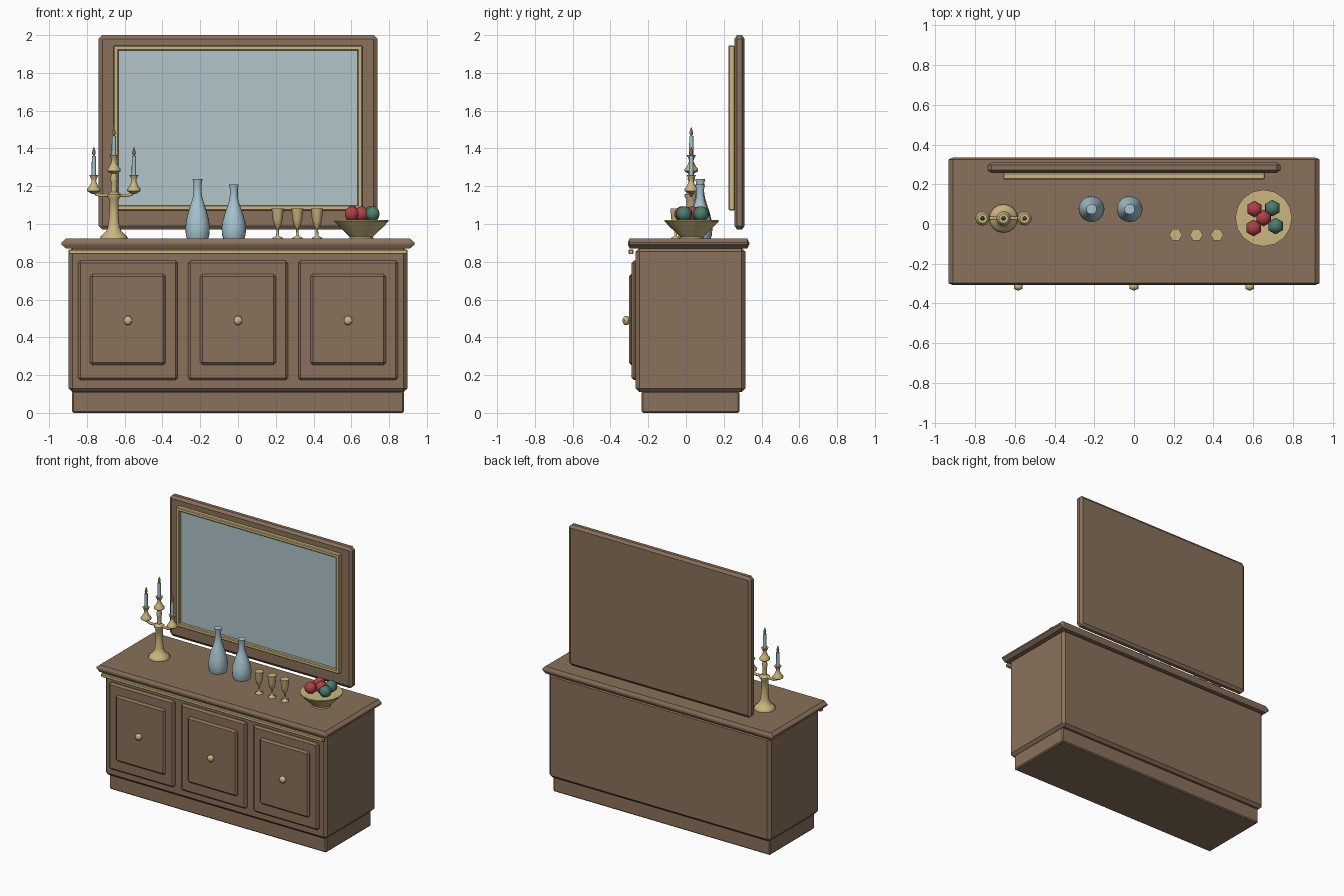
import bpy, bmesh, math
from itertools import product

cube = bpy.data.objects.get("Cube")
if cube:
    bpy.data.objects.remove(cube, do_unlink=True)


def material(name, rgb):
    m = bpy.data.materials.new(name)
    m.use_nodes = True
    m.diffuse_color = (*rgb, 1)
    m.node_tree.nodes["Principled BSDF"].inputs["Base Color"].default_value = (*rgb, 1)
    return m


WOOD = material("walnut wood", (0.25, 0.165, 0.105))
GOLD = material("pale gold", (0.60, 0.47, 0.21))
MIRROR = material("mirror glass", (0.44, 0.56, 0.585))
GLASS = material("blue glass", (0.38, 0.55, 0.62))
RED = material("red fruit", (0.43, 0.053, 0.065))
GREEN = material("green fruit", (0.07, 0.205, 0.147))


def finish(name, bm, mat, smooth=None):
    bmesh.ops.recalc_face_normals(bm, faces=bm.faces)
    mesh = bpy.data.meshes.new(name)
    bm.to_mesh(mesh)
    bm.free()
    mesh.materials.append(mat)
    ob = bpy.data.objects.new(name, mesh)
    bpy.context.collection.objects.link(ob)
    if smooth:
        bpy.ops.object.select_all(action='DESELECT')
        ob.select_set(True)
        bpy.context.view_layer.objects.active = ob
        bpy.ops.object.shade_smooth_by_angle(angle=math.radians(smooth))
    return ob


def box(name, xs, ys, zs, mat, chamfer):
    """Box with chamfered edges; chamfer is one size or one per axis."""
    c = chamfer if isinstance(chamfer, tuple) else (chamfer,) * 3
    bm = bmesh.new()
    for signs in product((0, 1), repeat=3):
        outer = [r[s] for r, s in zip((xs, ys, zs), signs)]
        inner = [o + (-k if s else k) for o, k, s in zip(outer, c, signs)]
        for axis in range(3):
            p = inner[:]
            p[axis] = outer[axis]
            bm.verts.new(p)
    bmesh.ops.convex_hull(bm, input=bm.verts[:])
    bmesh.ops.dissolve_limit(bm, angle_limit=0.01, verts=bm.verts[:], edges=bm.edges[:])
    return finish(name, bm, mat)


def lathe(name, profile, at, mat, sides=16, smooth=40):
    """Closed solid of revolution from (radius, z) pairs."""
    bm = bmesh.new()
    rings = []
    for r, z in profile:
        rings.append([bm.verts.new((at[0] + r * math.cos(math.tau * i / sides),
                                    at[1] + r * math.sin(math.tau * i / sides), z))
                      for i in range(sides)])
    for a, b in zip(rings, rings[1:]):
        for i in range(sides):
            j = (i + 1) % sides
            bm.faces.new((a[i], a[j], b[j], b[i]))
    bm.faces.new(rings[0][::-1])
    bm.faces.new(rings[-1])
    return finish(name, bm, mat, smooth)


def ball(name, at, radii, mat):
    bm = bmesh.new()
    bmesh.ops.create_uvsphere(bm, u_segments=6, v_segments=8, radius=1)
    bmesh.ops.scale(bm, vec=radii, verts=bm.verts)
    bmesh.ops.translate(bm, vec=at, verts=bm.verts)
    return finish(name, bm, mat, 65)


# Cabinet
TOP = 0.922
box("plinth", (-0.878, 0.878), (-0.235, 0.283), (0, 0.115), WOOD, 0.008)
box("cabinet_body", (-0.897, 0.897), (-0.267, 0.315), (0.11, 0.874), WOOD, 0.02)
box("countertop", (-0.935, 0.935), (-0.308, 0.335), (0.871, TOP), WOOD, (0.024, 0.01, 0.02))
box("gold_moulding", (-0.897, 0.897), (-0.305, -0.278), (0.84, 0.866), GOLD, 0.005)

# Doors with raised panels and knobs
for side, x in (("right", -0.583), ("middle", 0), ("left", 0.583)):
    box(side + "_door", (x - 0.264, x + 0.264), (-0.288, -0.255), (0.173, 0.807), WOOD, 0.013)
    box(side + "_door_panel", (x - 0.2, x + 0.2), (-0.303, -0.275), (0.253, 0.735), WOOD, 0.013)
    ball(side + "_knob", (x, -0.316, 0.489), (0.026, 0.02, 0.025), GOLD)

# Mirror
box("mirror_frame", (-0.738, 0.738), (0.257, 0.31), (0.97, 2), WOOD, (0.02, 0.014, 0.02))
box("mirror_glass", (-0.645, 0.645), (0.247, 0.26), (1.085, 1.93), MIRROR, 0.002)
for name, z in (("bottom", 1.072), ("top", 1.918)):
    box("mirror_trim_" + name, (-0.66, 0.66), (0.225, 0.258), (z, z + 0.027), GOLD, 0.005)
for name, x in (("right", -0.66), ("left", 0.633)):
    box("mirror_trim_" + name, (x, x + 0.027), (0.225, 0.258), (1.072, 1.945), GOLD, 0.005)

# Candelabra
CX, CY = -0.657, 0.028
lathe("candelabra_stem", [(0.072, TOP), (0.07, 0.935), (0.055, 0.948), (0.038, 0.965),
                          (0.029, 0.995), (0.024, 1.06), (0.025, 1.13), (0.036, 1.145),
                          (0.036, 1.155), (0.016, 1.17), (0.014, 1.22), (0.02, 1.24),
                          (0.014, 1.26), (0.014, 1.285)], (CX, CY), GOLD)


def candle(name, x, z):
    lathe(name + "_cup", [(0.012, z - 0.015), (0.036, z), (0.036, z + 0.01), (0.024, z + 0.025),
                          (0.012, z + 0.05), (0.014, z + 0.065), (0.025, z + 0.085)], (x, CY), GOLD, 12)
    lathe(name + "_candle", [(0.012, z + 0.08), (0.011, z + 0.185)], (x, CY), GLASS, 10)
    lathe(name + "_flame", [(0.004, z + 0.185), (0.01, z + 0.2), (0.008, z + 0.212),
                            (0.001, z + 0.233)], (x, CY), GOLD, 8)


candle("middle", CX, 1.28)
for name, s in (("right", -1), ("left", 1)):
    candle(name, CX + s * 0.106, 1.175)
    arm = bpy.data.curves.new(name + "_arm", 'CURVE')
    arm.dimensions = '3D'
    arm.bevel_depth = 0.009
    arm.bevel_resolution = 1
    arm.use_fill_caps = True
    path = arm.splines.new('POLY')
    points = [(0.01, 1.165), (0.04, 1.152), (0.07, 1.15), (0.095, 1.158), (0.106, 1.178)]
    path.points.add(len(points) - 1)
    for p, (dx, z) in zip(path.points, points):
        p.co = (CX + s * dx, CY, z, 1)
    arm.materials.append(GOLD)
    bpy.context.collection.objects.link(bpy.data.objects.new(name + "_arm", arm))

# Bottles
BOTTLE = [(0.056, 0), (0.062, 0.02), (0.065, 0.06), (0.06, 0.1), (0.047, 0.15), (0.034, 0.19),
          (0.025, 0.22), (0.021, 0.25), (0.021, 0.29), (0.026, 0.315)]
for name, x, k in (("tall", -0.214, 1), ("short", -0.022, 0.91)):
    lathe(name + "_bottle", [(r, TOP + h * k) for r, h in BOTTLE], (x, 0.075), GLASS, 20)

# Goblets
GOBLET = [(0.028, 0), (0.026, 0.006), (0.008, 0.014), (0.006, 0.055), (0.018, 0.07),
          (0.026, 0.1), (0.033, 0.161)]
for i in range(3):
    lathe(f"goblet_{i + 1}", [(r, TOP + h) for r, h in GOBLET], (0.21 + 0.104 * i, -0.055),
          GOLD, 6, 65)

# Fruit bowl
lathe("fruit_bowl", [(0.064, TOP), (0.062, 0.932), (0.085, 0.955), (0.116, 0.985),
                     (0.143, 1.013), (0.143, 1.02)], (0.653, 0.03), GOLD, 16)
for i, (x, y, mat) in enumerate([(0.607, 0.075, RED), (0.653, 0.03, RED), (0.602, -0.02, RED),
                                 (0.697, 0.08, GREEN), (0.713, -0.01, GREEN)]):
    ball(f"fruit_{i + 1}", (x, y, 1.053), (0.042, 0.042, 0.041), mat)
